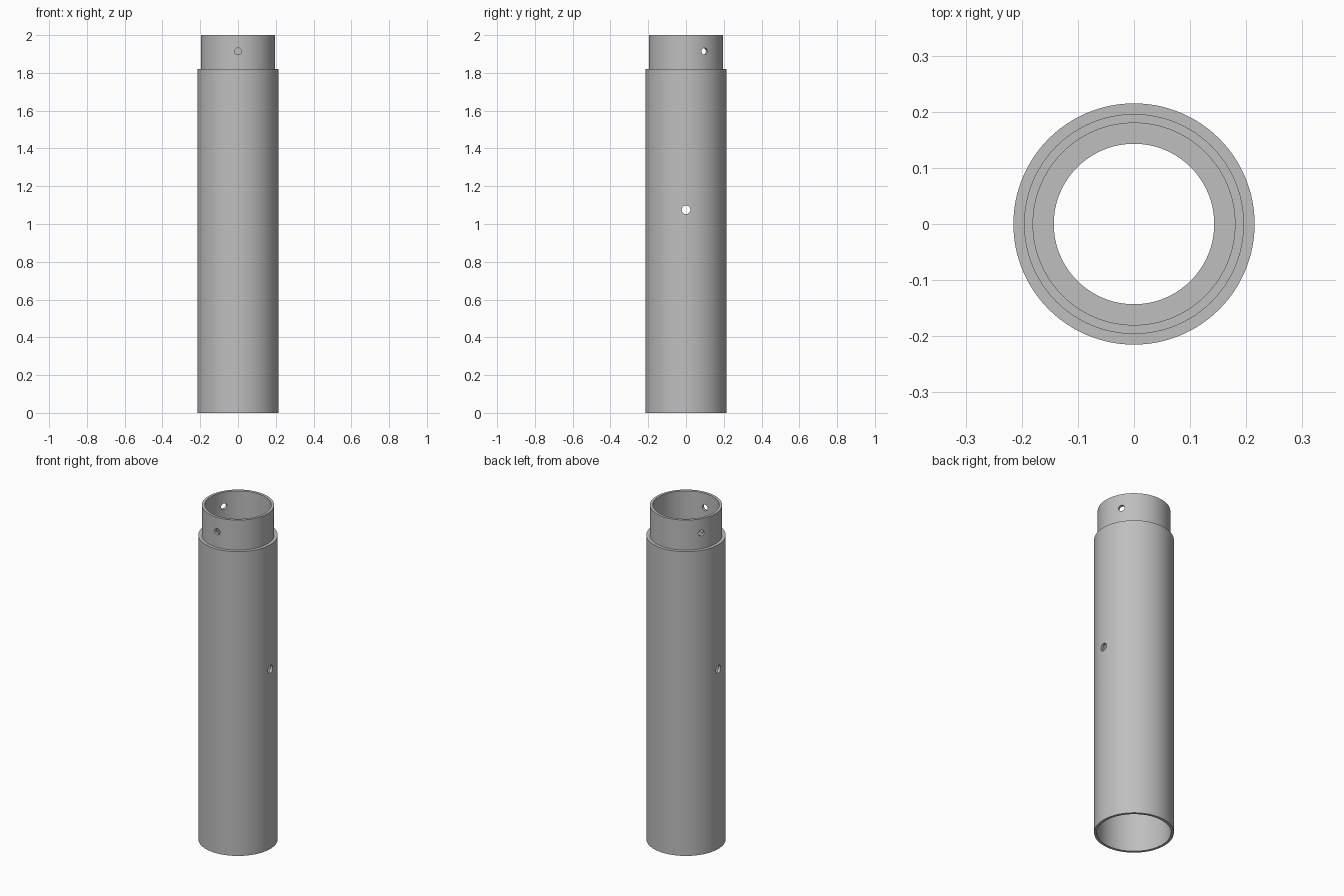
import bpy, bmesh
from math import radians, pi, cos, sin
from mathutils import Matrix

cube = bpy.data.objects.get("Cube")
if cube:
    bpy.data.objects.remove(cube, do_unlink=True)

SEGMENTS = 128

grey = bpy.data.materials.new("plain grey")
grey.use_nodes = True
colour = (0.52, 0.52, 0.52, 1)
grey.diffuse_color = colour
grey.node_tree.nodes["Principled BSDF"].inputs["Base Color"].default_value = colour


def add_object(name, bm):
    bmesh.ops.recalc_face_normals(bm, faces=bm.faces)
    mesh = bpy.data.meshes.new(name)
    bm.to_mesh(mesh)
    bm.free()
    mesh.materials.append(grey)
    obj = bpy.data.objects.new(name, mesh)
    bpy.context.collection.objects.link(obj)
    return obj


def lathe(name, profile):
    """Revolve a closed (radius, height) loop around z."""
    bm = bmesh.new()
    rings = []
    for i in range(SEGMENTS):
        a = 2 * pi * i / SEGMENTS
        rings.append([bm.verts.new((r * cos(a), r * sin(a), z)) for r, z in profile])
    n = len(profile)
    for i, ring in enumerate(rings):
        nxt = rings[(i + 1) % SEGMENTS]
        for j in range(n):
            k = (j + 1) % n
            bm.faces.new((ring[j], nxt[j], nxt[k], ring[k]))
    return add_object(name, bm)


def drill(target, angle, z, radius):
    """Bore a radial hole through one side of the wall."""
    bm = bmesh.new()
    place = (Matrix.Translation((0, 0, z)) @ Matrix.Rotation(radians(angle), 4, "Z")
             @ Matrix.Translation((0.2, 0, 0)) @ Matrix.Rotation(pi / 2, 4, "Y"))
    bmesh.ops.create_cone(bm, cap_ends=True, segments=32, radius1=radius,
                          radius2=radius, depth=0.2, matrix=place)
    cutter = add_object("hole_cutter", bm)
    cutter.hide_render = True
    mod = target.modifiers.new("hole", "BOOLEAN")
    mod.operation = "DIFFERENCE"
    mod.solver = "EXACT"
    mod.object = cutter
    bpy.context.view_layer.objects.active = target
    bpy.ops.object.modifier_apply(modifier=mod.name)
    bpy.data.objects.remove(cutter, do_unlink=True)


# Hollow tube with a narrower neck and an inner ledge below it
tube = lathe("tube_body", [
    (0.215, 0), (0.215, 1.82), (0.196, 1.82), (0.196, 2), (0.18, 2),
    (0.18, 1.82), (0.143, 1.82), (0.143, 1.78), (0.2, 1.78), (0.2, 0)])

# Three pin holes around the neck
for angle in (-90, 30, 150):
    drill(tube, angle, 1.914, 0.018)

# Two opposite holes half way up the body
for angle in (0, 180):
    drill(tube, angle, 1.075, 0.023)

bpy.ops.object.select_all(action="DESELECT")
tube.select_set(True)
bpy.context.view_layer.objects.active = tube
bpy.ops.object.shade_smooth_by_angle(angle=radians(30))
